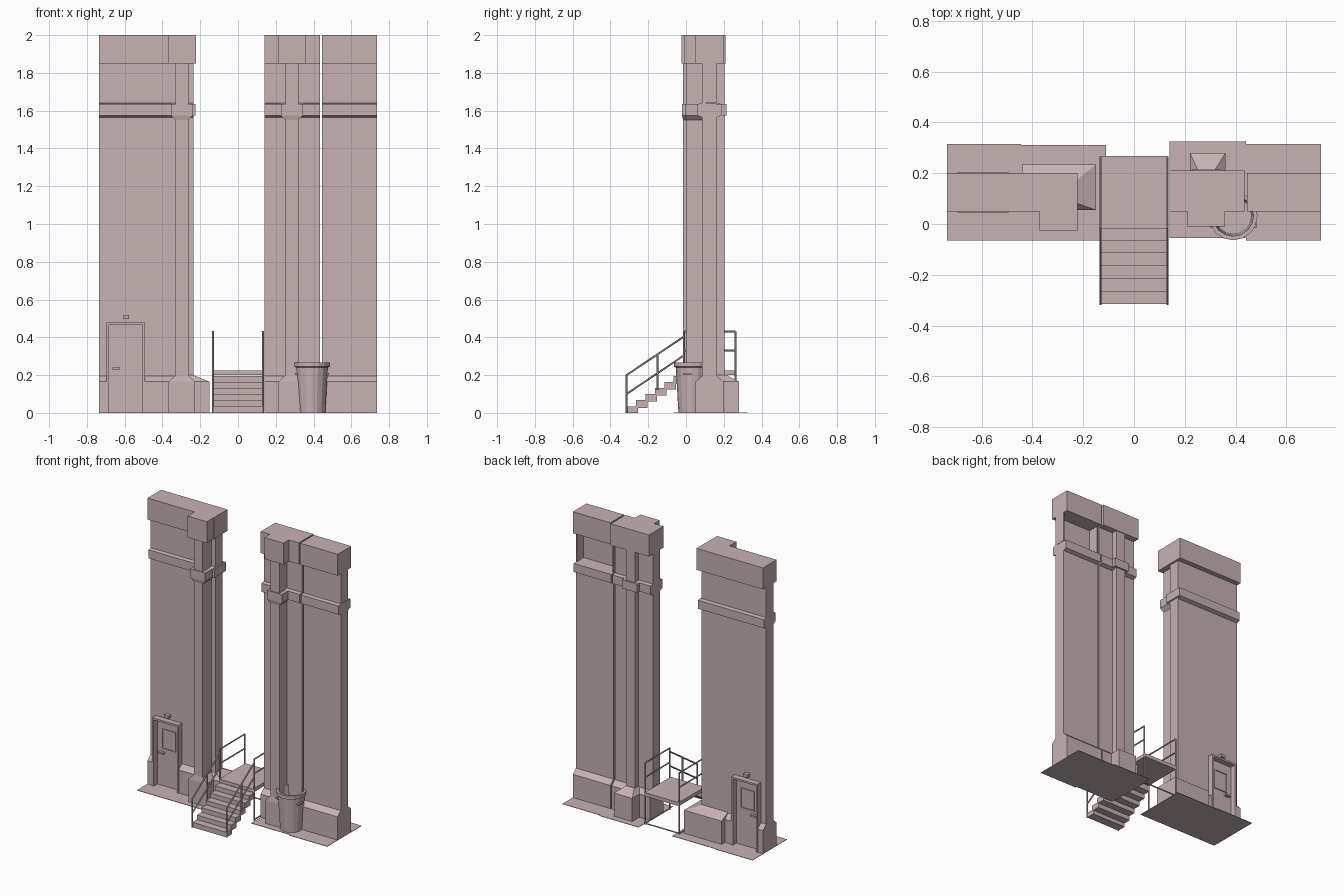
import bpy, bmesh, math
from mathutils import Vector

cube = bpy.data.objects.get("Cube")
if cube:
    bpy.data.objects.remove(cube, do_unlink=True)

stone = bpy.data.materials.new("dusty_pink")
stone.use_nodes = True
COLOUR = (0.57, 0.445, 0.45, 1)
stone.diffuse_color = COLOUR
stone.node_tree.nodes["Principled BSDF"].inputs["Base Color"].default_value = COLOUR


def finish(name, bm):
    bmesh.ops.recalc_face_normals(bm, faces=bm.faces)
    me = bpy.data.meshes.new(name)
    bm.to_mesh(me)
    bm.free()
    me.materials.append(stone)
    ob = bpy.data.objects.new(name, me)
    bpy.context.collection.objects.link(ob)
    return ob


def frustum(name, low, high, z0, z1):
    """Block between two rectangles (x0, x1, y0, y1) at heights z0 and z1."""
    bm = bmesh.new()
    rings = []
    for (x0, x1, y0, y1), z in ((low, z0), (high, z1)):
        rings.append([bm.verts.new(p) for p in
                      ((x0, y0, z), (x1, y0, z), (x1, y1, z), (x0, y1, z))])
    a, b = rings
    bm.faces.new(a)
    bm.faces.new(b)
    for i in range(4):
        j = (i + 1) % 4
        bm.faces.new((a[i], a[j], b[j], b[i]))
    return finish(name, bm)


def box(name, x0, x1, y0, y1, z0, z1):
    return frustum(name, (x0, x1, y0, y1), (x0, x1, y0, y1), z0, z1)


def extrude_x(name, profile, x0, x1):
    bm = bmesh.new()
    face = bm.faces.new([bm.verts.new((x0, y, z)) for y, z in profile])
    out = bmesh.ops.extrude_face_region(bm, geom=[face])
    verts = [v for v in out["geom"] if isinstance(v, bmesh.types.BMVert)]
    bmesh.ops.translate(bm, verts=verts, vec=(x1 - x0, 0, 0))
    return finish(name, bm)


def plinth(name, low, high):
    """Straight foot with a sloped shoulder up to the shaft."""
    box(name, *low, 0, 0.165)
    frustum(name + "_shoulder", low, high, 0.165, 0.2)


def bar(name, a, b, r=0.005):
    a, b = Vector(a), Vector(b)
    bm = bmesh.new()
    bmesh.ops.create_cone(bm, cap_ends=True, segments=6, radius1=r, radius2=r, depth=(b - a).length)
    ob = finish(name, bm)
    ob.location = (a + b) / 2
    ob.rotation_euler = (b - a).to_track_quat("Z", "Y").to_euler()


# Wall section, mirrored about the wall's middle plane
MID = 0.125
HALF = [(0.075, 0), (0.075, 0.165), (0.04, 0.195), (0.04, 1.565), (0.065, 1.575),
        (0.065, 1.635), (0.04, 1.64), (0.04, 1.85), (0.075, 1.85), (0.075, 2)]


def wall_profile(bottom=0.0, hollow=False):
    half = [p for p in HALF if p[1] >= bottom]
    if bottom:
        half.insert(0, (0.04, bottom))
    front = [(MID - d, z) for d, z in half]
    back = [(MID - 0.034 if hollow and 1.6 < z < 1.9 and d < 0.05 else MID + d, z) for d, z in half]
    return front + back[::-1]


# Left wall with a doorway, and right wall with a back recess
extrude_x("west_wall_edge", wall_profile(), -0.735, -0.69)
extrude_x("wall_over_door", wall_profile(0.47), -0.69, -0.495)
extrude_x("west_wall", wall_profile(), -0.495, -0.235)
extrude_x("east_wall_inner", wall_profile(), 0.14, 0.435)
extrude_x("east_wall_outer", wall_profile(hollow=True), 0.445, 0.735)
for x in (0.445, 0.727):
    box("recess_side", x, x + 0.008, 0.09, 0.165, 1.64, 1.85)

# Ground slabs
for x0, x1, y0, y1 in ((-0.735, -0.445, -0.065, 0.315), (-0.445, -0.11, -0.065, 0.31),
                       (0.14, 0.44, -0.055, 0.325), (0.44, 0.735, -0.065, 0.315)):
    box("ground_slab", x0, x1, y0, y1, 0, 0.003)


def front_pier(name, cx, y):
    """Shaft, collar, cap and foot on the front of a wall; y is the cap front."""
    box(name + "_shaft", cx - 0.034, cx + 0.034, y + 0.01, 0.13, 0, 2)
    frustum(name + "_collar_flare", (cx - 0.034, cx + 0.034, y + 0.01, 0.13),
            (cx - 0.058, cx + 0.058, y + 0.004, 0.13), 1.55, 1.575)
    box(name + "_collar", cx - 0.058, cx + 0.058, y + 0.004, 0.13, 1.575, 1.635)
    box(name + "_cap", cx - 0.074, cx + 0.074, y, 0.2, 1.85, 2)
    plinth(name + "_foot", (cx - 0.07, cx + 0.07, y + 0.004, 0.13),
           (cx - 0.034, cx + 0.034, y + 0.01, 0.13))


front_pier("west_pier", -0.297, -0.025)
front_pier("east_pier", 0.285, -0.01)

# End arm and wide foot of the left tower
box("west_end_cap", -0.3, -0.222, 0.05, 0.2, 1.85, 2)
box("west_end_collar", -0.3, -0.225, 0.06, 0.19, 1.575, 1.635)
plinth("west_end_foot", (-0.3, -0.15, 0.055, 0.235), (-0.3, -0.235, 0.085, 0.165))
plinth("west_back_foot", (-0.44, -0.16, 0.13, 0.235), (-0.44, -0.235, 0.13, 0.165))

# Back pier of the right tower
box("east_back_shaft", 0.25, 0.32, 0.13, 0.205, 0, 1.86)
box("east_back_collar", 0.228, 0.342, 0.13, 0.215, 1.575, 1.635)
box("east_back_cap", 0.14, 0.435, 0.055, 0.21, 1.85, 2)
plinth("east_back_foot", (0.22, 0.36, 0.13, 0.28), (0.25, 0.32, 0.13, 0.215))

# Door, seen from both sides
box("door_panel", -0.69, -0.495, 0.085, 0.165, 0, 0.47)
for x in (-0.695, -0.505):
    box("door_jamb", x, x + 0.012, 0.045, 0.205, 0, 0.478)
box("door_head", -0.695, -0.493, 0.045, 0.205, 0.465, 0.478)
for side in (-1, 1):
    def door_part(name, x0, x1, d, z0, z1):
        y0, y1 = sorted((MID + side * 0.038, MID + side * (0.04 + d)))
        box(name, x0, x1, y0, y1, z0, z1)
    for z in (0.26, 0.395):
        door_part("window_trim", -0.645, -0.54, 0.006, z, z + 0.006)
    for x in (-0.645, -0.546):
        door_part("window_trim", x, x + 0.006, 0.006, 0.26, 0.4)
    door_part("door_handle", -0.665, -0.625, 0.02, 0.23, 0.241)
    door_part("door_lamp", -0.61, -0.578, 0.03, 0.497, 0.517)

# Stairs and landing
W, RISE, RUN = 0.132, 0.032, 0.05
for i in range(6):
    y, z = -0.315 + i * RUN, 0.035 + i * RISE
    box("stair_step", -W, W, y, y + RUN + 0.012, max(0, z - 0.04), z)
box("landing", -W, W, -0.02, 0.268, 0.2, 0.225)

# Railings and landing legs
for x in (-W, W):
    for lift in (0, 0.1):
        bar("stair_rail", (x, -0.315, 0.2 - lift), (x, -0.01, 0.405 - lift))
        bar("landing_rail", (x, -0.01, 0.43 - lift), (x, 0.262, 0.43 - lift))
    bar("stair_post", (x, -0.315, 0), (x, -0.315, 0.202))
    bar("stair_post", (x, -0.15, 0.12), (x, -0.15, 0.312))
    bar("landing_post", (x, -0.01, 0), (x, -0.01, 0.432))
    bar("landing_leg", (x, 0.262, 0), (x, 0.262, 0.432))
    bar("landing_foot_rail", (x, -0.01, 0.008), (x, 0.262, 0.008))
bar("landing_foot_rail", (-W, 0.262, 0.008), (W, 0.262, 0.008))

# Open bin, lathed from a profile
bm = bmesh.new()
profile = [(0, 0), (0.072, 0), (0.086, 0.24), (0.096, 0.245), (0.096, 0.268), (0.08, 0.268), (0.072, 0.03), (0, 0.03)]
verts = [bm.verts.new((r, 0, z)) for r, z in profile]
edges = [bm.edges.new(pair) for pair in zip(verts, verts[1:])]
bmesh.ops.spin(bm, geom=verts + edges, cent=(0, 0, 0), axis=(0, 0, 1), angle=math.tau, steps=16)
bmesh.ops.remove_doubles(bm, verts=bm.verts, dist=0.0005)
trash_bin = finish("bin", bm)
trash_bin.location = (0.39, 0.032, 0)
for x in (0.302, 0.468):
    box("bin_handle", x, x + 0.014, -0.015, 0.03, 0.2, 0.211)
